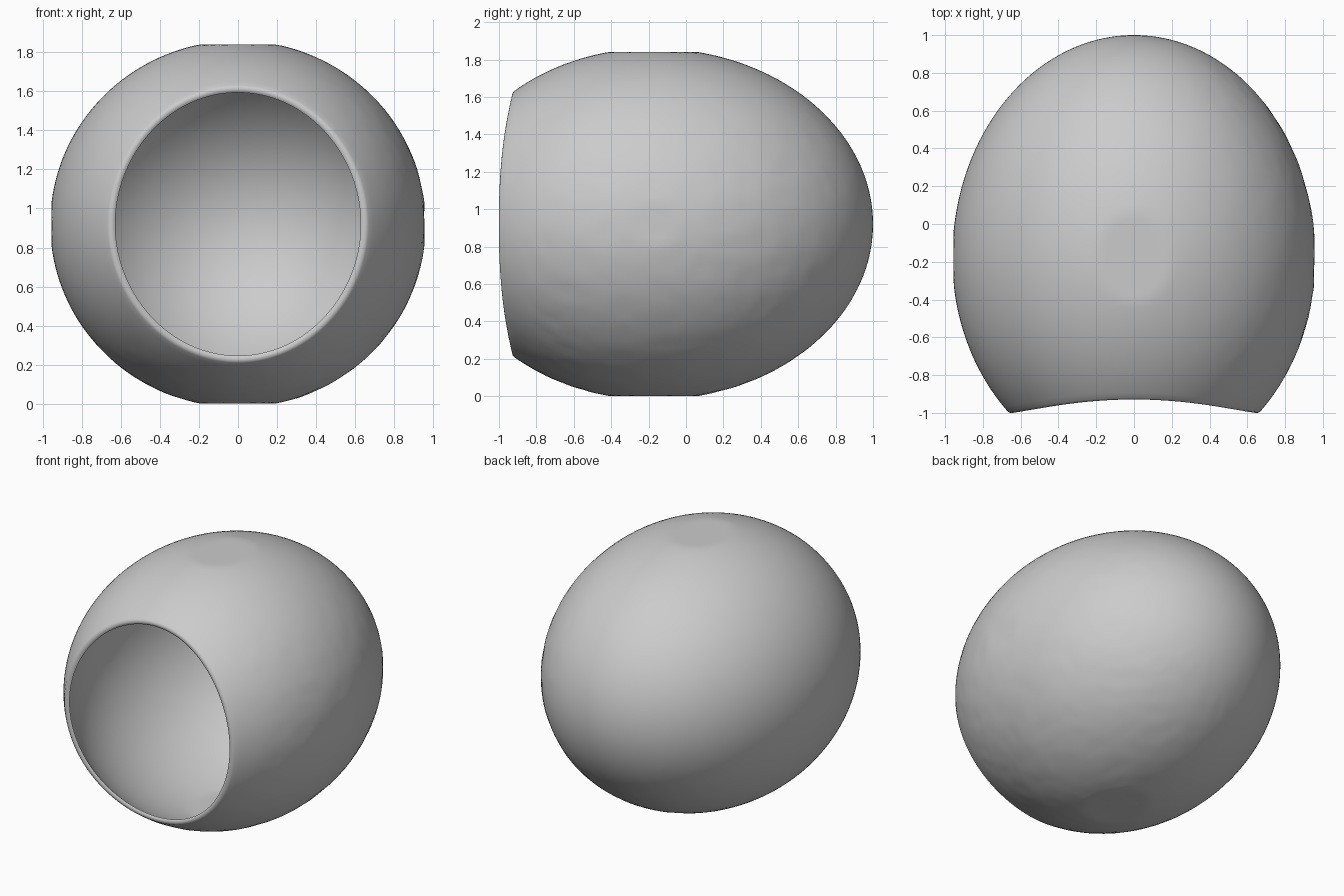
import bpy, bmesh, math
from mathutils import Vector, noise

if "Cube" in bpy.data.objects:
    bpy.data.objects.remove(bpy.data.objects["Cube"])

SEG, RINGS = 160, 72
MID_Y, MID_Z = -0.18, 0.92          # widest station and height of the axis
R_MAX, BACK, FRONT = 0.962, 1.18, 1.13
WALL = 0.03


def clamp(v, lim):
    return max(-lim, min(lim, v))


def rim_y(th):
    """Wavy mouth: reaches further forward at the sides than at top and bottom."""
    s = math.cos(th) ** 2
    return -0.92 - 0.072 * s * (1.4 - 0.4 * s)


def shell_point(th, a, inset):
    """Point on the egg; a is the angle from the widest station."""
    length = (BACK if a > 0 else FRONT) - inset
    r = (R_MAX - inset) * math.cos(a)
    x, z = r * math.cos(th), 0.977 * r * math.sin(th)
    # slightly flattened top, bottom and sides
    return Vector((clamp(x, 0.955 - inset), MID_Y + length * math.sin(a),
                   MID_Z + clamp(z, 0.92 - inset)))


def bumps(p):
    """Faint hand-made unevenness, stronger on the right and lower side."""
    w = max(0.0, min(1.0, 0.4 + 0.6 * p.x - 0.5 * (p.z - MID_Z)))
    fade = max(0.0, min(1.0, (0.95 - abs(p.y)) * 5))
    return 0.005 * w * fade * noise.noise(p * 8)


def meridian(th):
    """Outer wall from back pole to mouth, rounded lip, inner wall to pole."""
    y_end = rim_y(th)
    ends = [math.asin((y_end - MID_Y) / (FRONT - i)) for i in (0, WALL)]
    outer, inner = [], []
    for k in range(1, RINGS + 1):
        t = k / RINGS
        p = shell_point(th, math.pi / 2 + (ends[0] - math.pi / 2) * t, 0)
        c = Vector((0, MID_Y, MID_Z))
        outer.append(p - (p - c).normalized() * abs(bumps(p)))
        inner.append(shell_point(th, math.pi / 2 + (ends[1] - math.pi / 2) * t, WALL))
    lip = []
    for f, d in ((0.2, 0.006), (0.5, 0.009), (0.8, 0.006)):
        q = outer[-1].lerp(inner[-1], f)
        q.y -= d
        lip.append(q)
    return outer + lip + inner[::-1]


# hollow egg shell
bm = bmesh.new()
cols = [[bm.verts.new(p) for p in meridian(2 * math.pi * i / SEG)] for i in range(SEG)]
pole_out = bm.verts.new((0, MID_Y + BACK, MID_Z))
pole_in = bm.verts.new((0, MID_Y + BACK - WALL, MID_Z))
for i in range(SEG):
    a, b = cols[i], cols[(i + 1) % SEG]
    for k in range(len(a) - 1):
        bm.faces.new((a[k], a[k + 1], b[k + 1], b[k]))
    bm.faces.new((pole_out, a[0], b[0]))
    bm.faces.new((pole_in, b[-1], a[-1]))
bmesh.ops.recalc_face_normals(bm, faces=bm.faces)
mesh = bpy.data.meshes.new("hollow_shell")
bm.to_mesh(mesh)
bm.free()

shell = bpy.data.objects.new("hollow_shell", mesh)
bpy.context.collection.objects.link(shell)
bpy.context.view_layer.objects.active = shell
shell.select_set(True)
bpy.ops.object.shade_smooth_by_angle(angle=math.radians(50))
